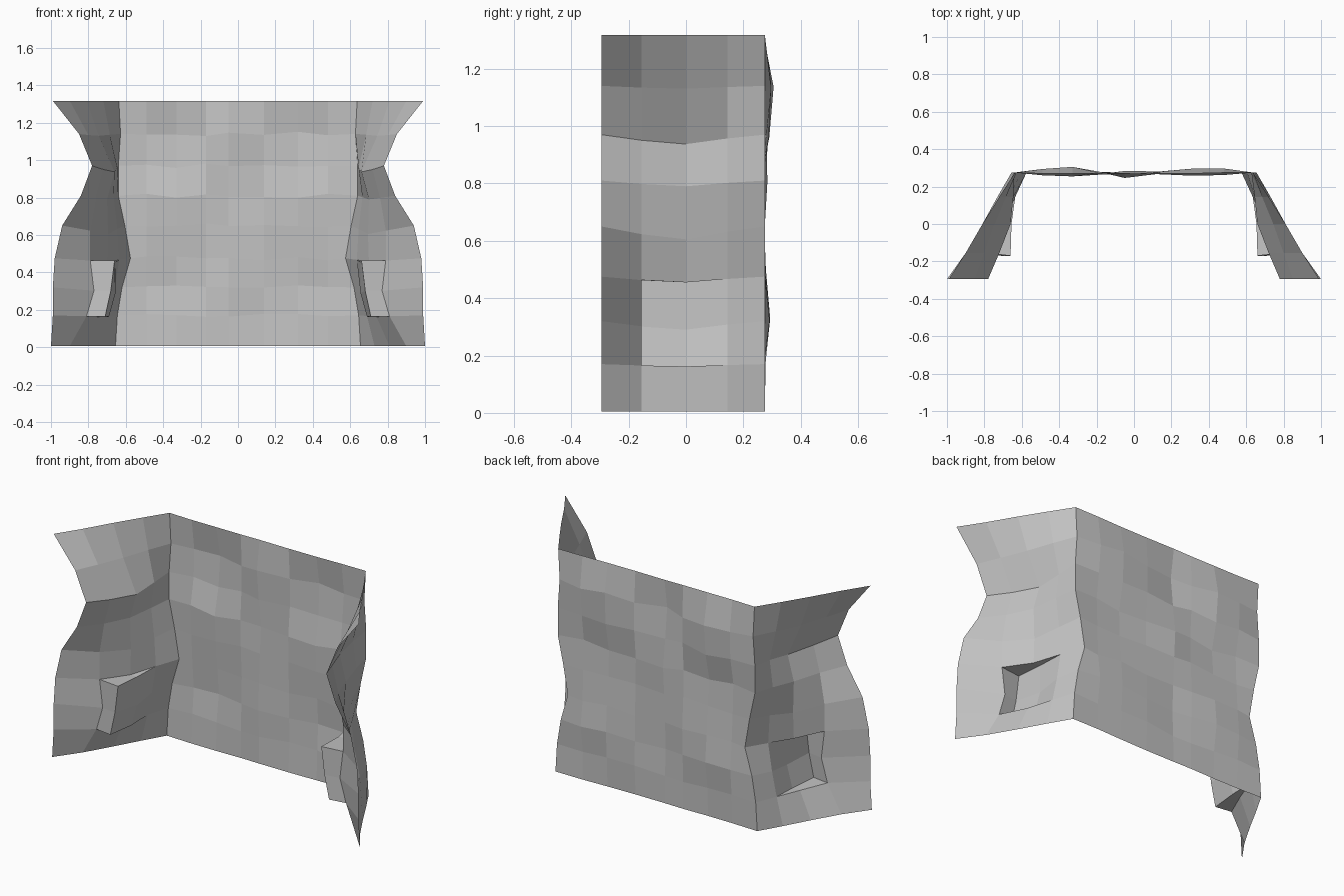
import bpy, bmesh, random
from mathutils import Vector

random.seed(4)
cube = bpy.data.objects.get("Cube")
if cube:
    bpy.data.objects.remove(cube)

grey = bpy.data.materials.new("plain_grey")
grey.use_nodes = True
colour = (0.55, 0.55, 0.55, 1)
grey.diffuse_color = colour
grey.node_tree.nodes["Principled BSDF"].inputs["Base Color"].default_value = colour


def build(name, faces):
    """Make a flat-shaded object from faces given as lists of points."""
    bm = bmesh.new()
    for points in faces:
        bm.faces.new([bm.verts.new(p) for p in points])
    bmesh.ops.remove_doubles(bm, verts=bm.verts, dist=0.0005)
    mesh = bpy.data.meshes.new(name)
    bm.to_mesh(mesh)
    bm.free()
    mesh.materials.append(grey)
    obj = bpy.data.objects.new(name, mesh)
    bpy.context.collection.objects.link(obj)
    return obj


def grid_faces(grid, skip=()):
    """Quads between neighbouring rows and columns of points."""
    return [
        [grid[r][c], grid[r][c + 1], grid[r + 1][c + 1], grid[r + 1][c]]
        for r in range(len(grid) - 1)
        for c in range(len(grid[0]) - 1)
        if (r, c) not in skip
    ]


def flip(faces, side):
    """Mirror faces across x for the right-hand side."""
    if side > 0:
        return faces
    return [[Vector((-p.x, p.y, p.z)) for p in reversed(f)] for f in faces]


# Row heights at the outer edge, and how far the middle of the wing sags
heights = [0.005, 0.17, 0.32, 0.475, 0.65, 0.81, 0.97, 1.14, 1.317]
sag = [0, 0.008, 0.03, 0.02, 0.045, 0.02, 0.033, 0.01, 0]
depths = [-0.295, -0.155, 0, 0.145, 0.275]

# Wing x by row, from the free front edge to the back corner
wing_x = [
    (1.0, 0.90, 0.81, 0.73, 0.655),
    (0.99, 0.81, 0.74, 0.69, 0.645),
    (0.99, 0.77, 0.71, 0.66, 0.62),
    (0.98, 0.79, 0.70, 0.635, 0.575),
    (0.94, 0.79, 0.695, 0.645, 0.605),
    (0.84, 0.76, 0.70, 0.665, 0.64),
    (0.78, 0.72, 0.66, 0.645, 0.64),
    (0.85, 0.80, 0.745, 0.685, 0.628),
    (0.99, 0.90, 0.81, 0.72, 0.637),
]
sag_share = [0, 0.6, 1, 0.4, 0]
wing = [
    [Vector((x, y, z - s * k)) for x, y, k in zip(row, depths, sag_share)]
    for row, z, s in zip(wing_x, heights, sag)
]

# Pocket: faces pushed inward, tapering to nothing at the back column
pushed_x = [(0.71, 0.69), (0.68, 0.655), (0.66, 0.655)]
pocket_rows = wing[1:4]
pushed = [
    [Vector((xs[0], row[1].y - 0.015, row[1].z)),
     Vector((xs[1], row[2].y, row[2].z)), row[3]]
    for row, xs in zip(pocket_rows, pushed_x)
]
pocket = grid_faces(pushed)
for r in range(2):
    pocket.append([pocket_rows[r][1], pushed[r][0],
                   pushed[r + 1][0], pocket_rows[r + 1][1]])
for r in (0, 2):
    base, top = pocket_rows[r], pushed[r]
    walls = [[base[1], base[2], top[1], top[0]], [base[2], base[3], top[1]]]
    pocket += walls if r == 0 else [w[::-1] for w in walls]

opening = {(r, c) for r in (1, 2) for c in (1, 2)}
for side, label in ((1, "left"), (-1, "right")):
    build(label + "_wing", flip(grid_faces(wing, opening) + pocket, side))

# Back panel: gently rippled sheet joining the two wing corners
columns = [-0.49, -0.33, -0.17, -0.05, 0.14, 0.32, 0.48]
ripple = [0.8, 0.9, 0.3, -0.7, 0.3, 0.9, 0.8]
bulge = [0, 0.003, 0.02, 0.008, -0.008, -0.015, 0.015, 0.032, 0.003]
panel = []
for row, z, b in zip(wing, heights, bulge):
    inner = []
    for x, k in zip(columns, ripple):
        wobble = random.uniform(-0.005, 0.005)
        edge = z in (heights[0], heights[-1])
        lift = 0 if edge else random.uniform(-0.012, 0.012)
        inner.append(Vector((x, 0.272 + b * k + wobble, z + lift)))
    corner = row[-1]
    panel.append([Vector((-corner.x, corner.y, corner.z))] + inner + [corner])
build("back_panel", grid_faces(panel))
